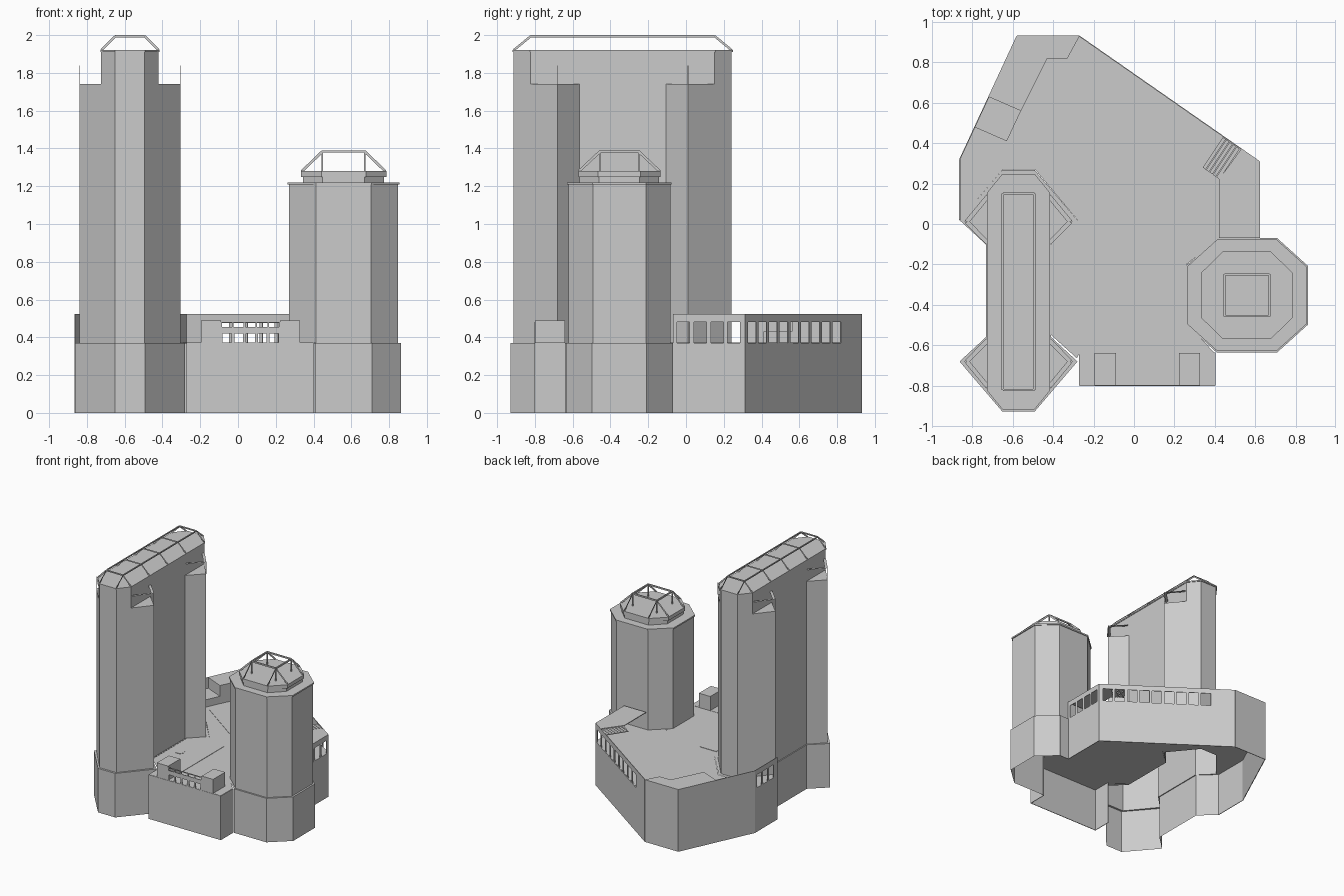
import bpy, bmesh
from mathutils import Vector, Matrix

if "Cube" in bpy.data.objects:
    bpy.data.objects.remove(bpy.data.objects["Cube"])

DECK, WALL = 0.37, 0.523


def finish(name, bm):
    me = bpy.data.meshes.new(name)
    bm.to_mesh(me)
    bm.free()
    ob = bpy.data.objects.new(name, me)
    bpy.context.collection.objects.link(ob)
    return ob


def prism(name, pts, z0, z1, bottom=True, skip=(), ledge=None):
    """Extrude a plan outline; optionally open underneath or on some sides, or topped by a ledge ring."""
    bm = bmesh.new()
    n = len(pts)
    lo = [bm.verts.new((x, y, z0)) for x, y in pts]
    hi = [bm.verts.new((x, y, z1)) for x, y in pts]
    area = sum(pts[i - 1][0] * pts[i][1] - pts[i][0] * pts[i - 1][1] for i in range(n))
    for i in range(n):
        j = (i + 1) % n
        if i not in skip:
            bm.faces.new((lo[i], lo[j], hi[j], hi[i]))
    if ledge:
        rim = [bm.verts.new((x, y, z1)) for x, y in ledge]
        for i in range(n):
            j = (i + 1) % n
            bm.faces.new((hi[i], hi[j], rim[j], rim[i]))
    else:
        bm.faces.new(hi)
    if bottom:
        bm.faces.new(lo[::-1])
    if area < 0:
        bmesh.ops.reverse_faces(bm, faces=bm.faces)
    bmesh.ops.delete(bm, geom=[v for v in bm.verts if not v.link_faces], context='VERTS')
    return finish(name, bm)


def bars(name, segs):
    """Strips along segments: (start, end, horizontal width, depth); a zero size gives a flat strip."""
    bm = bmesh.new()
    for p, q, w, h in segs:
        p, q = Vector(p), Vector(q)
        d = q - p
        n = d.normalized()
        side = n.cross(Vector((0, 0, 1)))
        side = side.normalized() if side.length > 1e-4 else Vector((1, 0, 0))
        up = side.cross(n)
        if w and h:
            m = Matrix((d, side * w, up * h)).transposed().to_4x4()
            m.translation = (p + q) / 2
            bmesh.ops.create_cube(bm, size=1, matrix=m)
        else:
            o = side * w / 2 + up * h / 2
            bm.faces.new([bm.verts.new(v) for v in (p - o, q - o, q + o, p + o)])
    return finish(name, bm)


def wall(name, a, b, z0, z1, windows=(), sill=DECK, head=0.48, t=0.005):
    """Thin upright wall from a to b with window openings as (start, end) fractions."""
    a, b = Vector(a), Vector(b)
    segs = []

    def piece(u, v, lo, hi):
        p, q, z = a.lerp(b, u), a.lerp(b, v), (lo + hi) / 2
        if (q - p).length > 1e-4:
            segs.append(((p.x, p.y, z), (q.x, q.y, z), t, hi - lo))
    if not windows:
        piece(0, 1, z0, z1)
    else:
        if sill > z0:
            piece(0, 1, z0, sill)
        piece(0, 1, head, z1)
        cur = 0
        for s, e in windows:
            piece(cur, s, sill, head)
            cur = e
        piece(cur, 1, sill, head)
    return bars(name, segs)


def row(s, e, n, fill):
    step = (e - s) / n
    return [(s + step * (i + (1 - fill) / 2), s + step * (i + (1 + fill) / 2)) for i in range(n)]


def quad_mirror(pts, cx, cy):
    """Mirror a quarter outline (first +x +y quadrant, from +y to +x) around a centre."""
    r = pts[::-1]
    loop = pts + [(x, -y) for x, y in r] + [(-x, -y) for x, y in pts] + [(-x, y) for x, y in r]
    return [(cx + x, cy + y) for x, y in loop]


# podium deck and its perimeter walls
prism("podium_deck", [
    (-.58, .93), (-.27, .93), (.62, .31), (.62, -.07), (.42, -.07), (.26, -.2), (.26, -.49),
    (.40, -.64), (-.27, -.64), (-.283, -.665), (-.41, -.55), (-.41, -.1),
    (-.28, .02), (-.49, .27), (-.65, .27), (-.863, .02), (-.863, .32)], DECK - .003, DECK)
prism("front_ledge", [(-.27, -.80), (.40, -.80), (.40, -.64), (-.27, -.64)], DECK - .003, DECK + .002)
wall("back_wall", (-.58, .93), (-.27, .93), 0, WALL)
wall("diagonal_wall", (-.27, .93), (.62, .31), 0, WALL, row(.17, .985, 9, .78))
wall("right_wall", (.622, .31), (.622, -.07), 0, WALL, row(.03, .97, 4, .74))
wall("left_wall", (-.58, .93), (-.863, .32), 0, WALL)
wall("left_window_wall", (-.863, .32), (-.863, .02), 0, WALL, row(.06, .86, 3, .78))
wall("front_wall", (-.27, -.80), (.40, -.80), 0, DECK)
wall("front_wall_left_return", (-.27, -.80), (-.27, -.64), 0, DECK)
wall("front_wall_right_return", (.40, -.80), (.40, -.637), 0, DECK)

# front parapet: two end blocks with a pierced screen between
for nm, x in (("left", -.195), ("right", .222)):
    prism(f"front_block_{nm}", [(x, -.80), (x + .106, -.80), (x + .106, -.64), (x, -.64)], DECK, .49, False)
wall("front_screen_lower", (-.09, -.80), (.222, -.80), DECK, .455, row(0, 1, 5, .75), DECK, .42)
wall("front_screen_upper", (-.09, -.80), (.222, -.80), .455, .482, row(0, 1, 5, .85), .456, .475)

# raised terrace at the back left with a lower step beside it
prism("raised_terrace", [(-.58, .93), (-.27, .93), (-.33, .82), (-.43, .82), (-.56, .56), (-.72, .63)],
      DECK, WALL, False)
prism("terrace_step", [(-.72, .63), (-.56, .56), (-.63, .41), (-.79, .48)], DECK, .432, False)

# canopy over the right arcade, ending in flat slats
prism("arcade_canopy", [(.42, -.07), (.62, -.07), (.62, .31), (.53, .37), (.42, .22)], WALL - .006, WALL)
s0, s1, along = Vector((.34, .28)), Vector((.425, .22)), Vector((.10, .15))
for i in range(5):
    a, b = s0.lerp(s1, i / 5), s0.lerp(s1, (i + .85) / 5)
    prism(f"canopy_slat_{i + 1}", [a, b, b + along, a + along], WALL - .01, WALL - .004)

# flat paving beds on the deck
prism("main_lawn", [(-.56, .42), (-.23, .89), (.45, .43), (.13, -.07)], DECK, DECK + .003, False)
prism("long_bed", [(-.24, -.62), (-.09, -.62), (-.09, -.06), (-.24, -.06)], DECK, DECK + .003, False)
for i, y in enumerate((-.325, -.47)):
    prism(f"round_bed_{i + 1}", [(-.31 + dx, y + dy) for dx, dy in
          [(.04, 0), (.02, .035), (-.02, .035), (-.04, 0), (-.02, -.035), (.02, -.035)]],
          DECK, DECK + .003, False)

# tall tower: hollow base (outer sides only), winged shaft and higher core
TX, TY = -.572, -.335
shaft = quad_mirror([(.078, .577), (.268, .346), (.152, .23)], TX, TY)
prism("tall_tower_base", quad_mirror([(.08, .598), (.292, .35), (.16, .228)], TX, TY + .004), 0, DECK,
      False, skip=(0, 1, 2, 3, 10, 11), ledge=shaft)
core = quad_mirror([(.078, .577), (.152, .487)], TX, TY)
prism("tall_tower_shaft", shaft, DECK, 1.74, False, ledge=shaft)
prism("tall_tower_core", core, 1.74, 1.912, False)
prism("tall_tower_rim", quad_mirror([(.08, .583), (.156, .49)], TX, TY), 1.91, 1.92)
for i, (sx, sy) in enumerate(((1, 1), (1, -1), (-1, -1), (-1, 1))):
    tri = [(TX + sx * x, TY + sy * y) for x, y in ((.152, .487), (.268, .346), (.152, .23))]
    prism(f"wing_deck_{i + 1}", tri, 1.737, 1.74)

# tall tower: open roof frame
ribs = []


def path(pts, w, h):
    P = [(TX + x, TY + y, z) for x, y, z in pts]
    ribs.extend((P[i], P[i + 1], w, h) for i in range(len(P) - 1))


ex, ey, rx, ry, ze, zr = .152, .577, .078, .487, 1.92, 1.994
for i in range(5):
    y = -ry + 2 * ry * i / 4
    path([(-ex, y, ze), (-rx, y, zr), (rx, y, zr), (ex, y, ze)], 0, .012)
for s in (-1, 1):
    path([(s * rx, -ey, ze), (s * rx, -ry, zr), (s * rx, ry, zr), (s * rx, ey, ze)], 0, .012)
    path([(s * rx, -ry, zr + .006), (s * rx, ry, zr + .006)], .010, 0)
    path([(-rx, s * ry, zr + .006), (rx, s * ry, zr + .006)], .010, 0)
bars("tall_tower_roof_frame", ribs)

# tall tower: posts and flat frames over the four wings
ribs = []
for sx in (-1, 1):
    for sy in (-1, 1):
        tip = (sx * .256, sy * .346)
        path([(sx * .152, sy * .472, 1.838), (*tip, 1.838), (sx * .152, sy * .240, 1.838)], .022, 0)
        path([(sx * .266, tip[1], 1.74), (sx * .266, tip[1], 1.84)], .004, .004)
bars("tall_tower_wing_frames", ribs)

# short tower: hollow octagonal base (outer sides only), shaft, rim and stepped drum
OX, OY = .559, -.353


def octagon(w, d, cw, cd):
    return quad_mirror([(cw, d), (w, cd)], OX, OY)


shaft = octagon(.288, .27, .145, .140)
prism("short_tower_base", octagon(.303, .283, .150, .145), 0, DECK, False, skip=(4, 5, 6, 7), ledge=shaft)
wall("short_tower_base_return", (.62, -.071), (.707, -.071), 0, DECK)
prism("short_tower_shaft", shaft, DECK, 1.212, False)
prism("short_tower_rim", octagon(.296, .276, .147, .142), 1.208, 1.22)
prism("short_tower_drum", octagon(.215, .21, .112, .108), 1.22, 1.255, False)
prism("short_tower_drum_cap", octagon(.226, .217, .118, .112), 1.25, 1.28)

# short tower: open crown frame with upright posts
qx, qy, zq = .112, .102, 1.384
ribs = []
for sx in (-1, 1):
    for sy in (-1, 1):
        cx, cy = OX + sx * qx, OY + sy * qy
        for fx, fy in ((qx, .215), (.222, qy)):
            ribs.append(((OX + sx * fx, OY + sy * fy, 1.278), (cx, cy, zq), 0, .014))
        ribs.append(((cx, cy, 1.28), (cx, cy, zq), .008, .008))
for s in (-1, 1):
    ribs.append(((OX - qx, OY + s * qy, zq), (OX + qx, OY + s * qy, zq), .010, .012))
    ribs.append(((OX + s * qx, OY - qy, zq), (OX + s * qx, OY + qy, zq), .010, .012))
bars("short_tower_crown_frame", ribs)
